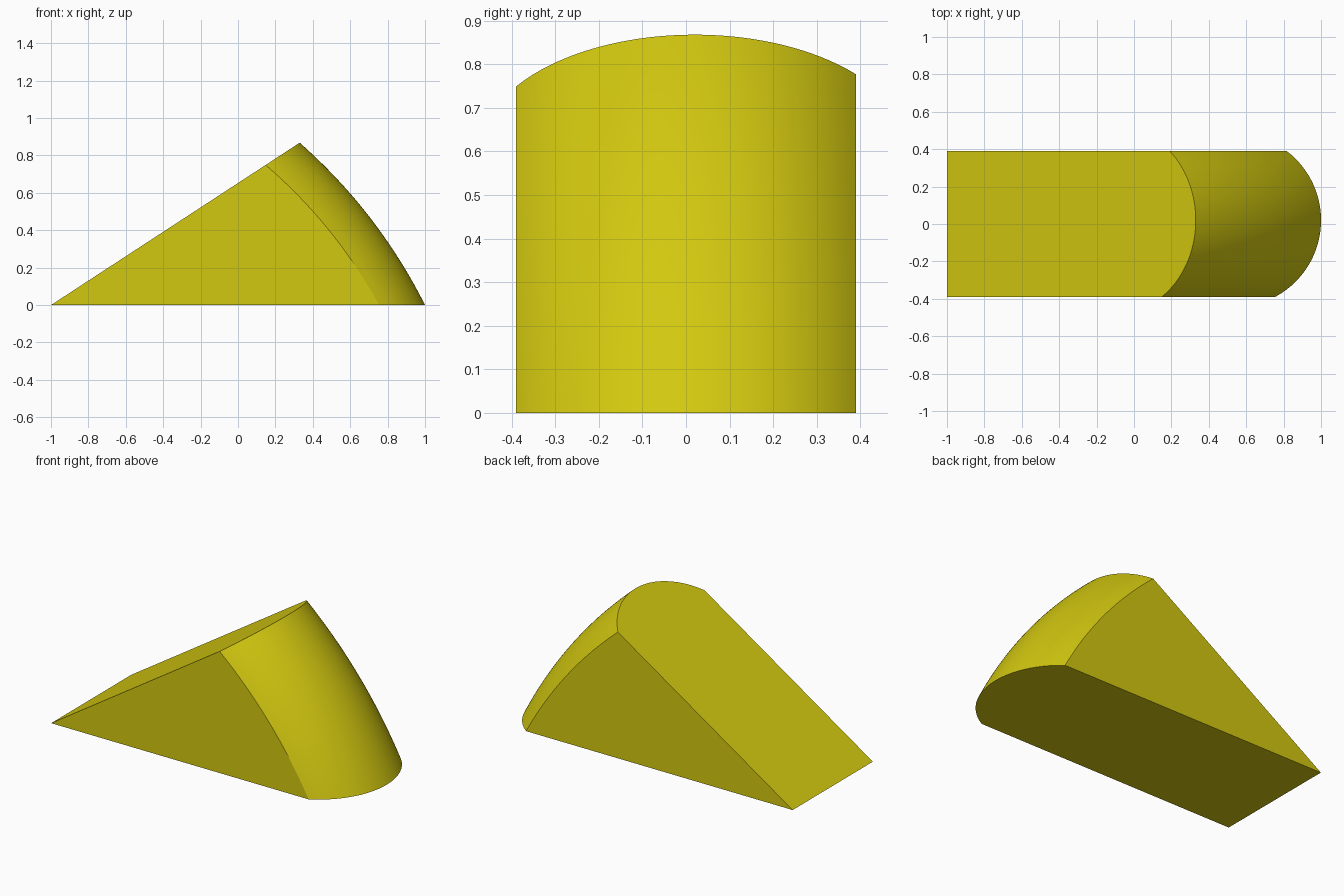
import bpy, bmesh, math

if "Cube" in bpy.data.objects:
    bpy.data.objects.remove(bpy.data.objects["Cube"])

HALF = 0.39            # half width of the wedge
NY, NU = 40, 32        # steps across the width and up the curved end
SLOPE = math.atan2(0.868, 1.33)
BULGE = 0.053          # outward bow of the curved end

yellow = bpy.data.materials.new("yellow")
yellow.diffuse_color = (0.65, 0.58, 0.005, 1)
yellow.use_nodes = True
yellow.node_tree.nodes["Principled BSDF"].inputs["Base Color"].default_value = yellow.diffuse_color


def end_point(u, y):
    """Point on the curved end: u runs from the base (0) to the ridge (1)."""
    b = 4 * BULGE * u * (1 - u)
    x, z = 1 - 0.67 * u + b * 0.791, 0.868 * u + b * 0.611
    r = 0.465 + 0.03 * u
    drop = r - math.sqrt(r * r - (y - 0.02) ** 2)
    a = SLOPE * u
    return (x - drop * math.cos(a), y, z - drop * math.sin(a))


bm = bmesh.new()
ys = [-HALF + 2 * HALF * j / NY for j in range(NY + 1)]
grid = [[bm.verts.new(end_point(i / NU, y)) for y in ys] for i in range(NU + 1)]
tip = [bm.verts.new((-1, y, 0)) for y in (-HALF, HALF)]

# curved end
for i in range(NU):
    for j in range(NY):
        f = bm.faces.new((grid[i][j], grid[i][j + 1], grid[i + 1][j + 1], grid[i + 1][j]))
        f.smooth = True
# base, sloping top and the two flat sides
bm.faces.new([tip[0], tip[1]] + grid[0][::-1])
bm.faces.new([tip[1], tip[0]] + grid[NU])
bm.faces.new([tip[0]] + [row[0] for row in grid])
bm.faces.new([tip[1]] + [row[NY] for row in grid][::-1])
bmesh.ops.recalc_face_normals(bm, faces=bm.faces)

mesh = bpy.data.meshes.new("wedge")
bm.to_mesh(mesh)
bm.free()
mesh.materials.append(yellow)
wedge = bpy.data.objects.new("wedge", mesh)
bpy.context.collection.objects.link(wedge)
bpy.context.view_layer.objects.active = wedge
wedge.select_set(True)
bpy.ops.object.shade_smooth_by_angle(angle=math.radians(30))
